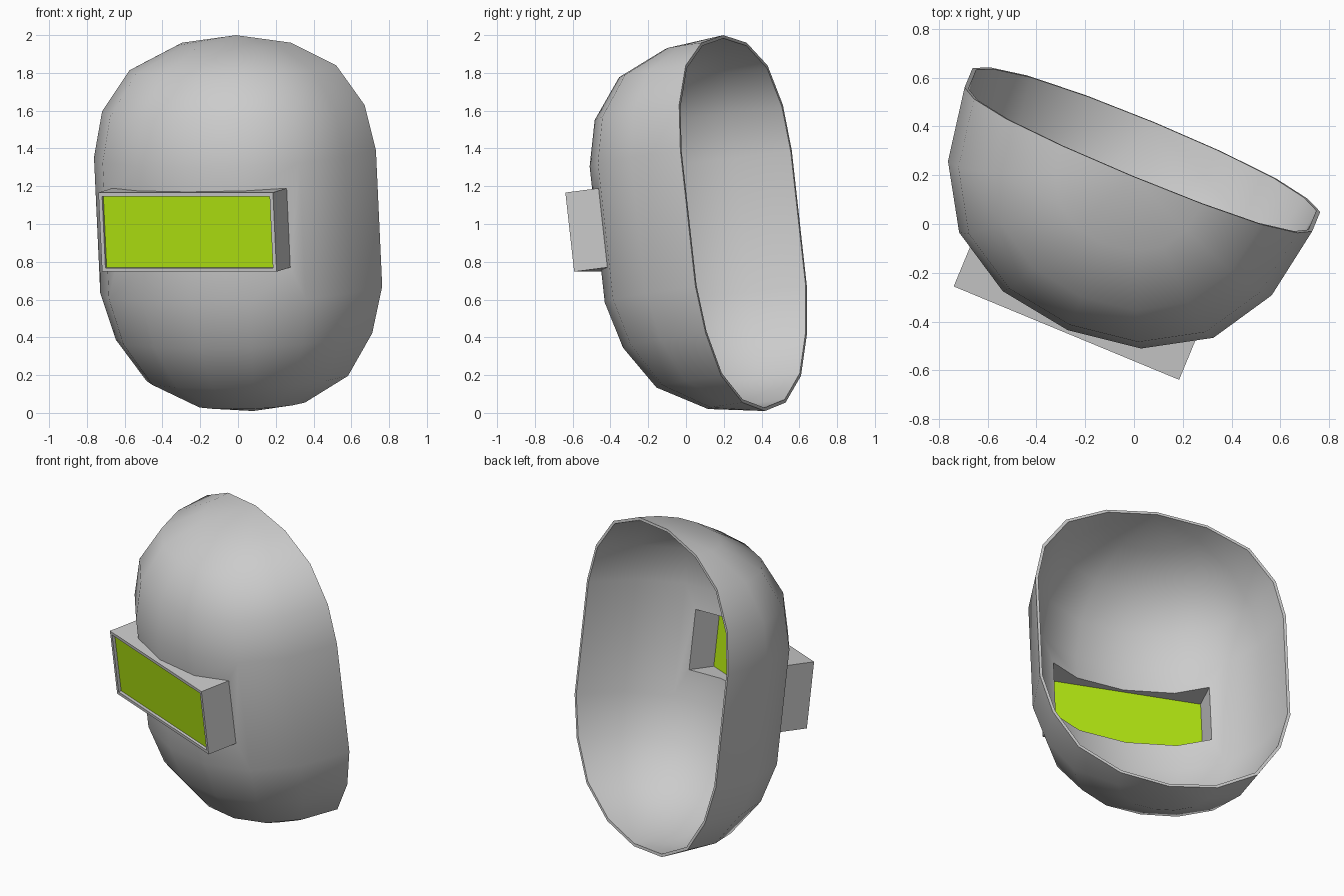
import bpy, bmesh, math
from mathutils import Matrix, Vector

if "Cube" in bpy.data.objects:
    bpy.data.objects.remove(bpy.data.objects["Cube"])

# Placement of the whole mask: turned and tipped forward, pivot on the rim axis
PLACE = (Matrix.Translation((0.018, 0.265, 1.39))
         @ Matrix.Rotation(math.radians(-22.5), 4, 'Z')
         @ Matrix.Rotation(math.radians(6.85), 4, 'X'))

# Half of the horizontal section (x, depth) and the vertical profile (radius factor, z)
HALF = [(0.771, 0), (0.718, -0.308), (0.564, -0.562), (0.307, -0.717), (0, -0.763)]
SECTION = HALF + [(-x, y) for x, y in HALF[-2::-1]]
STRAIGHT = 0.725
RINGS = [(0.404, 0.574), (0.734, 0.453), (0.931, 0.242), (1, 0),
         (1, -STRAIGHT), (0.91, -STRAIGHT - 0.25),
         (0.715, -STRAIGHT - 0.478), (0.386, -STRAIGHT - 0.62)]
TOP, BOTTOM = 0.614, -STRAIGHT - 0.665
THICK = 0.017


def material(name, color):
    m = bpy.data.materials.new(name)
    m.diffuse_color = (*color, 1)
    m.use_nodes = True
    m.node_tree.nodes["Principled BSDF"].inputs["Base Color"].default_value = m.diffuse_color
    return m


def make_object(name, bm, mat):
    bmesh.ops.recalc_face_normals(bm, faces=bm.faces)
    me = bpy.data.meshes.new(name)
    bm.to_mesh(me)
    bm.free()
    me.materials.append(mat)
    ob = bpy.data.objects.new(name, me)
    bpy.context.collection.objects.link(ob)
    ob.matrix_world = PLACE
    return ob


def half_capsule(name, inset, back, mat):
    """Closed half capsule; its flat back can be pushed out past the rim."""
    bm = bmesh.new()
    k = 1 - inset / 0.77
    mid = -STRAIGHT / 2
    kz = 1 - inset / (TOP - mid)

    def height(z):
        return mid + (z - mid) * kz

    rows = [[bm.verts.new((x * f * k, y * f * k, height(z))) for x, y in SECTION]
            for f, z in RINGS]
    top = bm.verts.new((0, 0, height(TOP)))
    low = bm.verts.new((0, 0, height(BOTTOM)))
    for i in range(len(SECTION) - 1):
        bm.faces.new((top, rows[0][i], rows[0][i + 1]))
        bm.faces.new((low, rows[-1][i + 1], rows[-1][i]))
        for a, b in zip(rows, rows[1:]):
            bm.faces.new((a[i], b[i], b[i + 1], a[i + 1]))
    rim = bm.faces.new([top] + [r[0] for r in rows] + [low] + [r[-1] for r in reversed(rows)])
    if back:
        new = bmesh.ops.extrude_face_region(bm, geom=[rim])['geom']
        bmesh.ops.translate(bm, vec=(0, back, 0),
                            verts=[g for g in new if isinstance(g, bmesh.types.BMVert)])
        if rim.is_valid:
            bmesh.ops.delete(bm, geom=[rim], context='FACES_ONLY')
    return make_object(name, bm, mat)


def box(name, x, y0, y1, z0, z1, mat):
    bm = bmesh.new()
    bmesh.ops.create_cube(bm, size=1)
    for v in bm.verts:
        v.co = Vector((v.co.x * 2 * x,
                       y0 if v.co.y < 0 else y1,
                       z0 if v.co.z < 0 else z1))
    return make_object(name, bm, mat)


def boolean(target, tool, operation):
    mod = target.modifiers.new(operation, 'BOOLEAN')
    mod.operation = operation
    mod.object = tool
    mod.solver = 'EXACT'
    bpy.context.view_layer.update()
    bpy.context.view_layer.objects.active = target
    bpy.ops.object.modifier_apply(modifier=mod.name)
    bpy.data.objects.remove(tool)


grey = material("shell grey", (0.60, 0.60, 0.60))
green = material("lens green", (0.47, 0.83, 0.006))

# Shell with the projecting window frame, hollowed and cut through
shell = half_capsule("mask_shell", 0, 0, grey)
boolean(shell, box("frame_block", 0.5, -0.792, -0.52, -0.552, -0.13, grey), 'UNION')
boolean(shell, half_capsule("hollow_cutter", THICK, 0.1, grey), 'DIFFERENCE')
boolean(shell, box("window_cutter", 0.48, -0.9, -0.3, -0.532, -0.15, grey), 'DIFFERENCE')

bpy.ops.object.select_all(action='DESELECT')
shell.select_set(True)
bpy.context.view_layer.objects.active = shell
bpy.ops.object.shade_smooth_by_angle(angle=math.radians(32))

# Tinted lens set just behind the frame edge
box("lens", 0.48, -0.774, -0.766, -0.532, -0.15, green)
